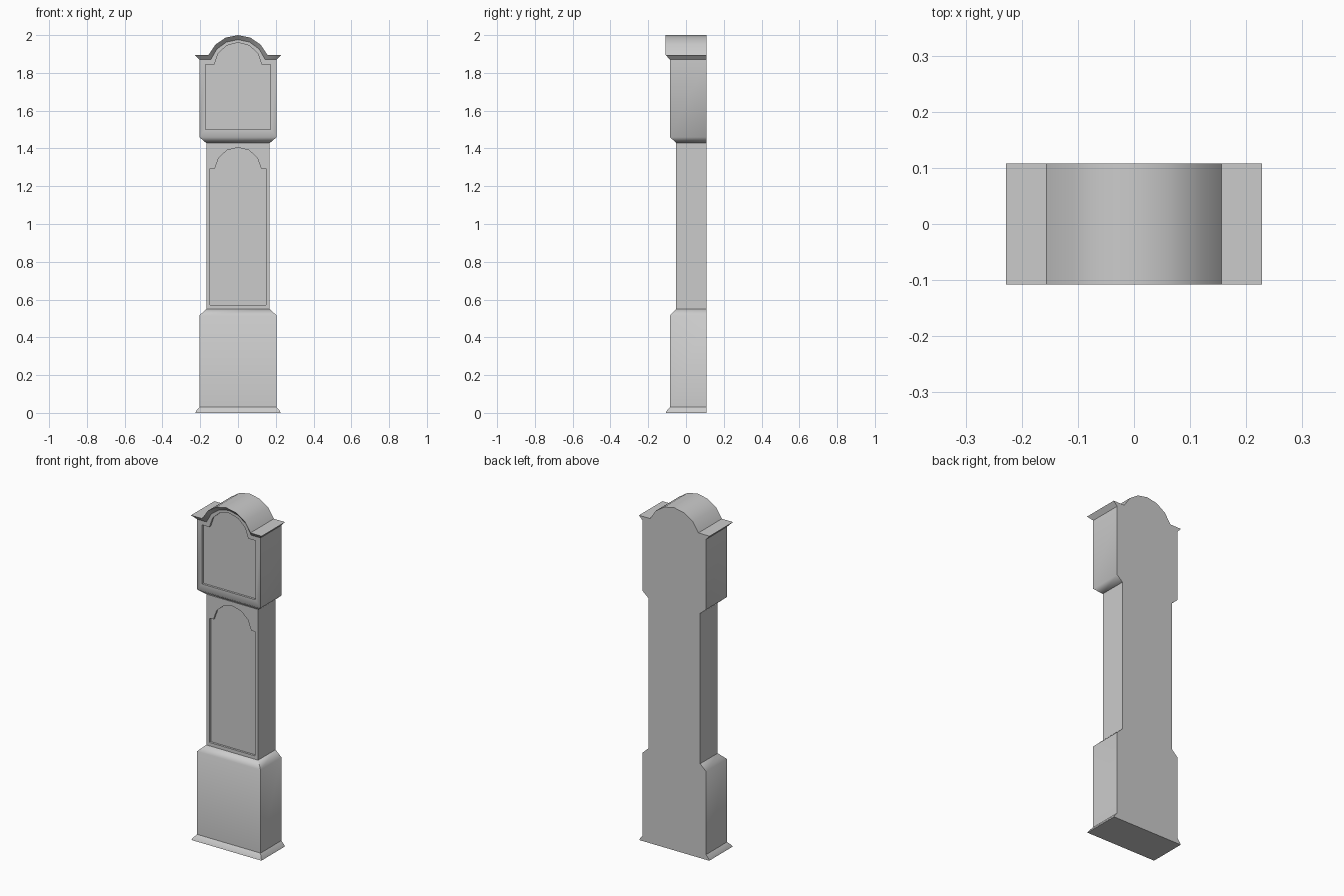
import bpy, bmesh, math

if "Cube" in bpy.data.objects:
    bpy.data.objects.remove(bpy.data.objects["Cube"])

BACK = 0.108      # flat rear plane
RECESS = 0.012    # depth of the door panels


def arch(half, foot, peak, n=6):
    """Arc from left foot over the peak to the right foot (x, z)."""
    rise = peak - foot
    r = (half * half + rise * rise) / (2 * rise)
    a = math.acos((r - rise) / r)
    return [(r * math.sin(a * (2 * i / n - 1)),
             peak - r + r * math.cos(a * (2 * i / n - 1))) for i in range(n + 1)]


def at_y(outline, y):
    return [(x, y, z) for x, z in outline]


def loft(bm, rings, closed=True, cap_first=False, cap_last=False):
    vs = [[bm.verts.new(p) for p in ring] for ring in rings]
    n = len(vs[0])
    for a, b in zip(vs, vs[1:]):
        for i in range(n if closed else n - 1):
            j = (i + 1) % n
            bm.faces.new((a[i], a[j], b[j], b[i]))
    if cap_first:
        bm.faces.new(vs[0])
    if cap_last:
        bm.faces.new(vs[-1])
    return vs


def rect(z, w, front):
    return [(-w, front, z), (w, front, z), (w, BACK, z), (-w, BACK, z)]


def panel(bm, outer, inner, front):
    """Front frame with a recessed panel, plus side walls and flat back."""
    loft(bm, [at_y(outer, BACK), at_y(outer, front)], closed=False, cap_first=True)
    loft(bm, [at_y(outer, front), at_y(inner, front), at_y(inner, front + RECESS)],
         cap_last=True)


def finish(bm, name, angle=50):
    bmesh.ops.remove_doubles(bm, verts=bm.verts, dist=1e-4)
    bmesh.ops.recalc_face_normals(bm, faces=bm.faces)
    me = bpy.data.meshes.new(name)
    bm.to_mesh(me)
    bm.free()
    ob = bpy.data.objects.new(name, me)
    bpy.context.collection.objects.link(ob)
    bpy.ops.object.select_all(action='DESELECT')
    ob.select_set(True)
    bpy.context.view_layer.objects.active = ob
    bpy.ops.object.shade_smooth_by_angle(angle=math.radians(angle))
    return ob


# Flared skirting at the floor
bm = bmesh.new()
loft(bm, [rect(0, 0.226, -0.107), rect(0.01, 0.222, -0.103), rect(0.03, 0.205, -0.085)],
     cap_first=True, cap_last=True)
finish(bm, "skirting", 30)

# Base box with sloped shoulders
bm = bmesh.new()
loft(bm, [rect(0.03, 0.205, -0.085), rect(0.515, 0.205, -0.085), rect(0.55, 0.168, -0.053)],
     cap_first=True, cap_last=True)
finish(bm, "base")

# Trunk with arched recessed door
door_arch = arch(0.122, 1.295, 1.405)
door = [(-0.147, 0.57), (-0.147, 1.295)] + door_arch + [(0.147, 1.295), (0.147, 0.57)]
trunk = ([(-0.167, 0.55), (-0.167, 1.43)] + [(x, 1.43) for x, z in door_arch]
         + [(0.167, 1.43), (0.167, 0.55)])
bm = bmesh.new()
panel(bm, trunk, door, -0.053)
finish(bm, "trunk")

# Hood with arched top, recessed dial opening and sloped underside
wall = [(-0.205, 1.87)] + arch(0.144, 1.87, 1.976) + [(0.205, 1.87)]
hood = [(-0.205, 1.46)] + wall + [(0.205, 1.46)]
dial = ([(-0.173, 1.5), (-0.173, 1.845)] + arch(0.125, 1.845, 1.96)
        + [(0.173, 1.845), (0.173, 1.5)])
bm = bmesh.new()
panel(bm, hood, dial, -0.085)
loft(bm, [rect(1.43, 0.17, -0.053), rect(1.46, 0.205, -0.085)], cap_first=True)
finish(bm, "hood")

# Cornice flaring outward along the hood top
rim = [(-0.228, 1.895)] + arch(0.156, 1.895, 2.0) + [(0.228, 1.895)]
bm = bmesh.new()
strips = loft(bm, [at_y(wall, -0.085), at_y(rim, -0.108), at_y(rim, BACK), at_y(wall, BACK)],
              closed=False)
for end in (0, -1):
    bm.faces.new([s[end] for s in strips])
finish(bm, "cornice")
